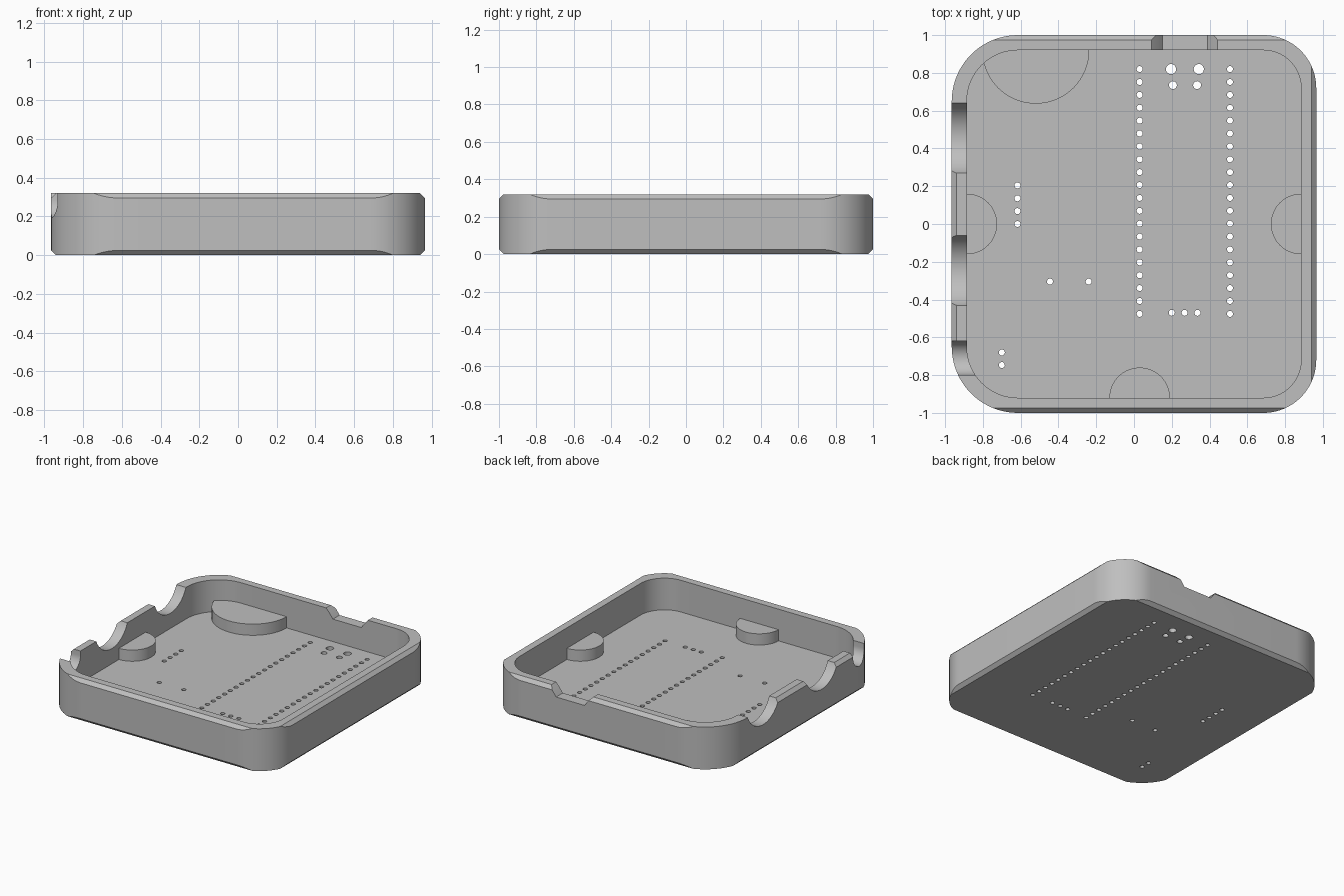
import bpy, bmesh
from math import sin, cos, pi

if "Cube" in bpy.data.objects:
    bpy.data.objects.remove(bpy.data.objects["Cube"], do_unlink=True)

X, Y, H = 0.965, 1.0, 0.32      # half width, half depth, height
WALL, C = 0.08, 0.025           # wall thickness, edge chamfer
R_LEFT, R_RIGHT = 0.35, 0.28    # corner radii on the -x and +x sides


def arc(cx, cy, r, a0, a1, n):
    return [(cx + r * cos(a0 + (a1 - a0) * i / n),
             cy + r * sin(a0 + (a1 - a0) * i / n)) for i in range(n + 1)]


def circle(cx, cy, r, n=24):
    return arc(cx, cy, r, 0, 2 * pi, n)[:-1]


def outline(inset):
    """Rounded rectangle, with a different radius on each side."""
    x, y = X - inset, Y - inset
    pts = []
    for k, (sx, sy) in enumerate([(1, 1), (-1, 1), (-1, -1), (1, -1)]):
        r = (R_RIGHT if sx > 0 else R_LEFT) - inset
        pts += arc(sx * (x - r), sy * (y - r), r, k * pi / 2, (k + 1) * pi / 2, 20)
    return pts


def prism(name, profiles, axis, lo, hi):
    """Extrude closed profiles along an axis from lo to hi."""
    place = {"x": lambda p, t: (t, p[0], p[1]),
             "y": lambda p, t: (p[0], t, p[1]),
             "z": lambda p, t: (p[0], p[1], t)}[axis]
    bm = bmesh.new()
    for profile in profiles:
        a = [bm.verts.new(place(p, lo)) for p in profile]
        b = [bm.verts.new(place(p, hi)) for p in profile]
        bm.faces.new(a)
        bm.faces.new(b)
        for i in range(len(a)):
            j = (i + 1) % len(a)
            bm.faces.new((a[i], a[j], b[j], b[i]))
    bmesh.ops.recalc_face_normals(bm, faces=bm.faces)
    mesh = bpy.data.meshes.new(name)
    bm.to_mesh(mesh)
    bm.free()
    ob = bpy.data.objects.new(name, mesh)
    bpy.context.scene.collection.objects.link(ob)
    return ob


tray = prism("tray", [outline(0)], "z", 0, H)
helpers = []


def combine(ob, operation="DIFFERENCE"):
    ob.hide_render = True
    helpers.append(ob)
    mod = tray.modifiers.new(ob.name, "BOOLEAN")
    mod.operation, mod.solver, mod.object = operation, "EXACT", ob


def chamfer(axis, side, top, lo=-1.2, hi=1.2):
    """Cut a 45 degree chamfer along one straight rim or base edge."""
    e = 0.04
    w = Y if axis == "x" else X
    s = 1 if top else -1
    z = H if top else 0
    combine(prism("chamfer_cutter", [[(side * (w - C - e), z + s * e),
                                      (side * (w + e), z - s * (C + e)),
                                      (side * (w + e), z + s * e)]], axis, lo, hi))


# Hollow inside
combine(prism("hollow_cutter", [outline(WALL)], "z", WALL, H + 0.1))

# Half-round support bosses against the walls
bosses = [(-0.52, Y - WALL, 0.283, pi), (X - WALL, 0, 0.16, pi / 2),
          (WALL - X, 0, 0.16, -pi / 2), (0.03, WALL - Y, 0.16, 0)]
for cx, cy, r, a in bosses:
    dx, dy = -sin(a), cos(a)
    half = arc(cx, cy, r, a, a + pi, 32)
    back = [(px - 0.02 * dx, py - 0.02 * dy) for px, py in (half[-1], half[0])]
    combine(prism("boss", [half + back], "z", WALL / 2, 0.165), "UNION")

# Chamfers on the base and rim
for side in (-1, 1):
    for top in (False, True):
        chamfer("x", side, top)
    chamfer("y", side, False)
chamfer("y", 1, True)
chamfer("y", -1, True, -0.71, 0.45)

# Round scoops and a narrow slot through the right wall
for y in (0.455, -0.245):
    combine(prism("scoop_cutter", [circle(y, 0.395, 0.2, 64)], "x", -1.1, -0.85))
slot = arc(-0.71, 0.285, 0.09, pi, 2 * pi, 24) + [(-0.62, 0.4), (-0.8, 0.4)]
combine(prism("slot_cutter", [slot], "x", -1.1, -0.8))

# Socket notch in the back wall
notch = [(0.093, 0.4), (0.093, H), (0.125, 0.285), (0.15, 0.25),
         (0.388, 0.25), (0.413, 0.285), (0.443, H), (0.443, 0.4)]
combine(prism("notch_cutter", [notch], "y", 0.85, 1.1))

# Pin holes through the floor
holes = [(x, 0.82 - 0.0682 * i, 0.016) for x in (0.03, 0.508) for i in range(20)]
holes += [(-0.617, 0.068 * i, 0.016) for i in range(4)]
holes += [(0.2 + 0.068 * i, -0.47, 0.016) for i in range(3)]
holes += [(-0.445, -0.305, 0.016), (-0.24, -0.305, 0.016),
          (-0.7, -0.68, 0.016), (-0.7, -0.747, 0.016)]
holes += [(0.196, 0.82, 0.027), (0.343, 0.82, 0.027),
          (0.206, 0.735, 0.021), (0.334, 0.735, 0.021)]
combine(prism("hole_cutter", [circle(*h, 20) for h in holes], "z", -0.1, 0.12))

# Bake the booleans and remove the helpers
bpy.context.view_layer.update()
graph = bpy.context.evaluated_depsgraph_get()
baked = bpy.data.meshes.new_from_object(tray.evaluated_get(graph))
tray.modifiers.clear()
tray.data = baked
for ob in helpers:
    bpy.data.objects.remove(ob, do_unlink=True)

# Plain grey finish
grey = bpy.data.materials.new("grey")
grey.use_nodes = True
colour = (0.52, 0.52, 0.52, 1)
grey.diffuse_color = colour
grey.node_tree.nodes["Principled BSDF"].inputs["Base Color"].default_value = colour
tray.data.materials.clear()
tray.data.materials.append(grey)

bpy.ops.object.select_all(action="DESELECT")
tray.select_set(True)
bpy.context.view_layer.objects.active = tray
bpy.ops.object.shade_smooth_by_angle(angle=pi / 7)
